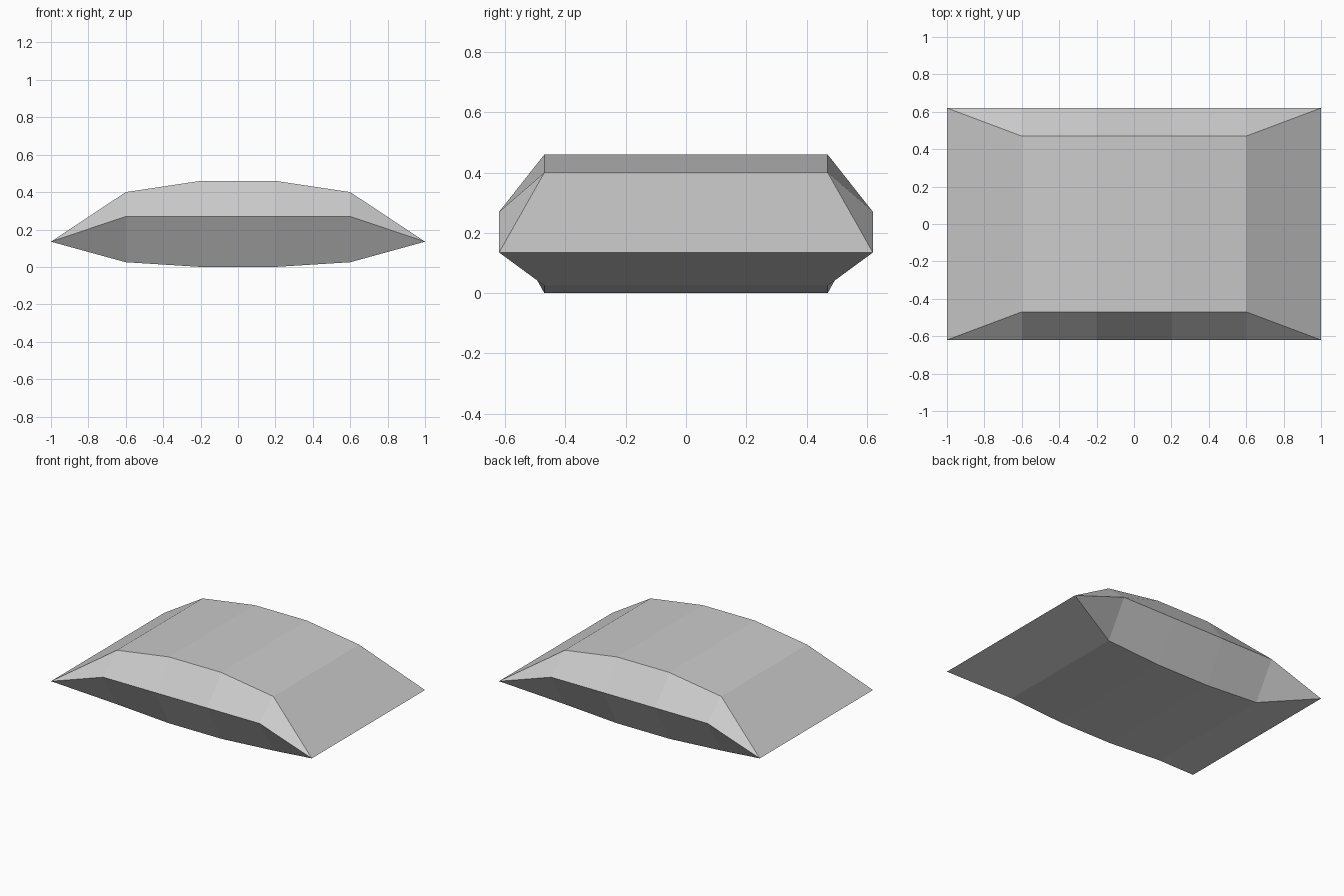
import bpy
import bmesh

if "Cube" in bpy.data.objects:
    bpy.data.objects.remove(bpy.data.objects["Cube"], do_unlink=True)

# Single flat grey
grey = bpy.data.materials.new("light_grey")
grey.use_nodes = True
colour = (0.6, 0.6, 0.6, 1.0)
grey.diffuse_color = colour
grey.node_tree.nodes["Principled BSDF"].inputs["Base Color"].default_value = colour

RIM_Y, DECK_Y = 0.62, 0.47     # half widths of the rim and of the top and bottom decks
TIP_X, TIP_Z, RIM_Z = 1.0, 0.135, 0.27

# Stations of one half: x, bottom height, top height
half = [(0.2, 0.0, 0.46), (0.6, 0.025, 0.4)]
stations = [(-x, b, t) for x, b, t in reversed(half)] + half

bm = bmesh.new()


def ring(x, bottom, top):
    """Six-sided section: top pair, rim pair and bottom pair."""
    points = [(DECK_Y, top), (RIM_Y, RIM_Z), (DECK_Y, bottom),
              (-DECK_Y, bottom), (-RIM_Y, RIM_Z), (-DECK_Y, top)]
    return [bm.verts.new((x, y, z)) for y, z in points]


def tip(x):
    """Sharp straight end edge, each end shared by half a section."""
    back = bm.verts.new((x, RIM_Y, TIP_Z))
    front = bm.verts.new((x, -RIM_Y, TIP_Z))
    return [back] * 3 + [front] * 3


# Loft from one sharp end to the other
rings = [tip(-TIP_X)] + [ring(*s) for s in stations] + [tip(TIP_X)]
for a, b in zip(rings, rings[1:]):
    for i in range(6):
        j = (i + 1) % 6
        corners = list(dict.fromkeys([a[i], a[j], b[j], b[i]]))
        bm.faces.new(corners)

bmesh.ops.recalc_face_normals(bm, faces=bm.faces)
mesh = bpy.data.meshes.new("faceted_hull")
bm.to_mesh(mesh)
bm.free()
mesh.materials.append(grey)
hull = bpy.data.objects.new("faceted_hull", mesh)
bpy.context.collection.objects.link(hull)
